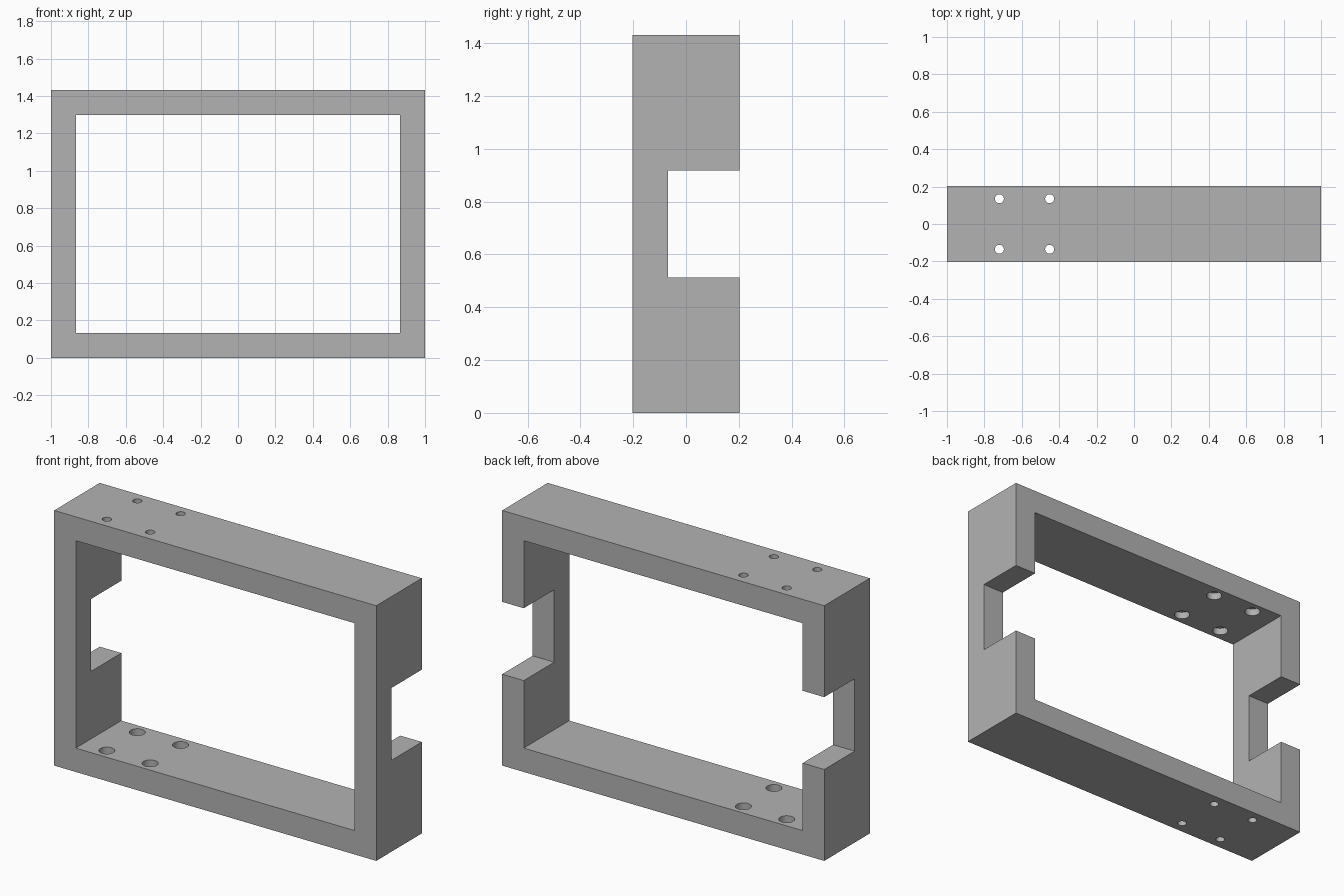
import bpy, bmesh, math
from mathutils import Vector

cube = bpy.data.objects.get("Cube")
if cube:
    bpy.data.objects.remove(cube, do_unlink=True)

W, D, H, T = 2.0, 0.404, 1.432, 0.134   # outer size and wall thickness

grey = bpy.data.materials.new("plain grey")
grey.use_nodes = True
grey.diffuse_color = (0.45, 0.45, 0.45, 1)
grey.node_tree.nodes["Principled BSDF"].inputs["Base Color"].default_value = grey.diffuse_color


def make_object(name, bm):
    bmesh.ops.recalc_face_normals(bm, faces=bm.faces)
    mesh = bpy.data.meshes.new(name)
    bm.to_mesh(mesh)
    bm.free()
    mesh.materials.append(grey)
    obj = bpy.data.objects.new(name, mesh)
    bpy.context.collection.objects.link(obj)
    return obj


def box(name, low, high):
    low, high = Vector(low), Vector(high)
    bm = bmesh.new()
    bmesh.ops.create_cube(bm, size=1)
    for v in bm.verts:
        v.co = (low + high) / 2 + v.co * (high - low)
    return make_object(name, bm)


def stepped_pin(name, x, y, profile, sides=32):
    """Lathe a radius/height profile about a vertical axis."""
    bm = bmesh.new()
    rings = [[bm.verts.new((x + r * math.cos(math.tau * i / sides),
                            y + r * math.sin(math.tau * i / sides), z))
              for i in range(sides)] for r, z in profile]
    for a, b in zip(rings, rings[1:]):
        for i in range(sides):
            j = (i + 1) % sides
            bm.faces.new((a[i], a[j], b[j], b[i]))
    bm.faces.new(rings[0])
    bm.faces.new(rings[-1])
    return make_object(name, bm)


def cut(target, cutter):
    mod = target.modifiers.new("cut", 'BOOLEAN')
    mod.operation, mod.solver, mod.object = 'DIFFERENCE', 'EXACT', cutter
    bpy.context.view_layer.objects.active = target
    bpy.ops.object.modifier_apply(modifier=mod.name)
    bpy.data.objects.remove(cutter, do_unlink=True)


# Rectangular frame with an open middle
frame = box("frame", (-W / 2, -D / 2, 0), (W / 2, D / 2, H))
cut(frame, box("opening", (T - W / 2, -D, T), (W / 2 - T, D, H - T)))

# Notch in the back of both side walls
cut(frame, box("rear_notch", (-W, T - D / 2, H / 2 - 0.203), (W, D, H / 2 + 0.203)))

# Screw holes through top and bottom, counterbored from inside the opening
bore, head, sink = 0.024, 0.041, 0.04
profile = [(bore, -0.1), (bore, T - sink), (head, T - sink),
           (head, H - T + sink), (bore, H - T + sink), (bore, H + 0.1)]
for x in (-0.72, -0.451):
    for y in (-0.135, 0.135):
        cut(frame, stepped_pin("screw_hole", x, y, profile))

# Smooth hole walls, sharp edges elsewhere
bpy.ops.object.select_all(action='DESELECT')
frame.select_set(True)
bpy.context.view_layer.objects.active = frame
bpy.ops.object.shade_smooth_by_angle(angle=math.radians(30))
